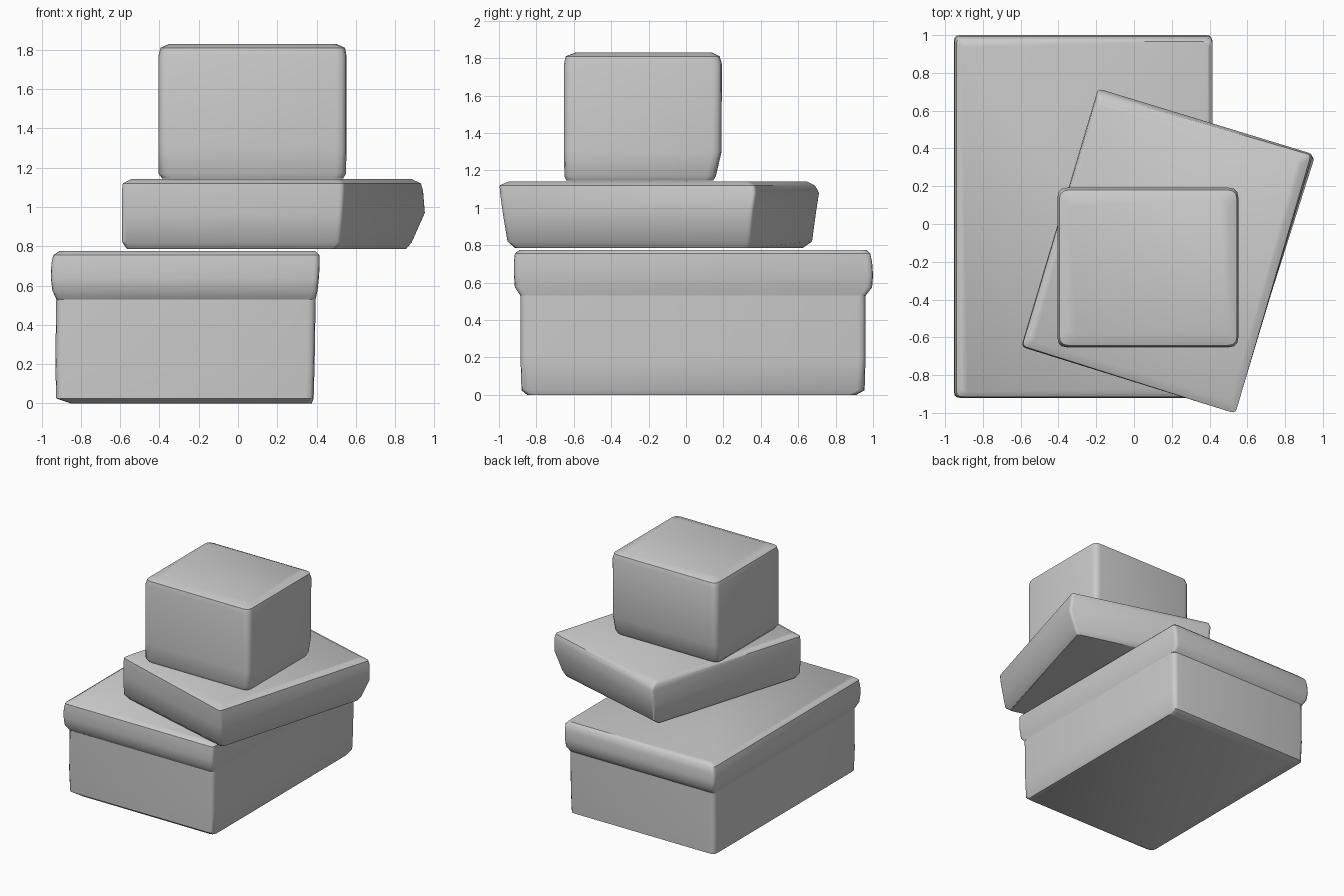
import bpy, bmesh, math
from mathutils import Vector

if "Cube" in bpy.data.objects:
    bpy.data.objects.remove(bpy.data.objects["Cube"])


def rect(x0, x1, y0, y1):
    return [(x0, y0), (x1, y0), (x1, y1), (x0, y1)]


def rounded(corners, z, r, steps=3):
    # Quadrilateral outline with softened corners
    pts = [Vector((x, y, z)) for x, y in corners]
    out = []
    for i, p in enumerate(pts):
        a = p + (pts[i - 1] - p).normalized() * r
        b = p + (pts[(i + 1) % 4] - p).normalized() * r
        for k in range(steps + 1):
            t = k / steps
            out.append(a * (1 - t) ** 2 + p * 2 * t * (1 - t) + b * t * t)
    return out


def loft(name, rings, r, bottom=True, top=True):
    # Box skinned through (z, corners) outlines from bottom to top
    bm = bmesh.new()
    loops = [[bm.verts.new(p) for p in rounded(c, z, r)] for z, c in rings]
    for lo, hi in zip(loops, loops[1:]):
        n = len(lo)
        for i in range(n):
            j = (i + 1) % n
            bm.faces.new((lo[i], lo[j], hi[j], hi[i]))
    if bottom:
        bm.faces.new(loops[0][::-1])
    if top:
        bm.faces.new(loops[-1])
    mesh = bpy.data.meshes.new(name)
    bm.to_mesh(mesh)
    bm.free()
    ob = bpy.data.objects.new(name, mesh)
    bpy.context.collection.objects.link(ob)
    bpy.ops.object.select_all(action='DESELECT')
    ob.select_set(True)
    bpy.context.view_layer.objects.active = ob
    bpy.ops.object.shade_smooth_by_angle(angle=math.radians(40))
    return ob


# Large box at the bottom, open where the lid begins
seam = rect(-.925, .395, -.885, .96)
loft("large_box_body", [
    (0, rect(-.85, .375, -.85, .91)),
    (.025, rect(-.925, .385, -.88, .955)),
    (.2, rect(-.93, .39, -.885, .96)),
    (.53, seam)], .04, top=False)

# Overhanging lid with a sloped lip
loft("large_box_lid", [
    (.53, seam),
    (.575, rect(-.945, .405, -.915, .995)),
    (.64, rect(-.953, .412, -.92, 1.0)),
    (.71, rect(-.95, .416, -.92, .995)),
    (.755, rect(-.94, .415, -.915, .985)),
    (.775, rect(-.91, .395, -.89, .965))], .03, bottom=False)

# Flat box in the middle, turned on the stack
loft("flat_box", [
    (.785, [(-.57, -.62), (.50, -.92), (.86, .34), (-.19, .63)]),
    (.82, [(-.595, -.645), (.52, -.96), (.89, .345), (-.19, .68)]),
    (.97, [(-.597, -.65), (.53, -.985), (.957, .355), (-.19, .70)]),
    (1.08, [(-.597, -.65), (.537, -1.0), (.948, .37), (-.19, .717)]),
    (1.12, [(-.592, -.645), (.537, -1.003), (.937, .365), (-.192, .695)]),
    (1.142, [(-.55, -.615), (.51, -.95), (.89, .335), (-.185, .65)])], .025)

# Small cube-like box on top
loft("small_box", [
    (1.145, rect(-.385, .535, -.64, .145)),
    (1.17, rect(-.405, .55, -.65, .16)),
    (1.3, rect(-.405, .552, -.653, .19)),
    (1.77, rect(-.405, .552, -.652, .192)),
    (1.81, rect(-.395, .545, -.643, .18)),
    (1.83, rect(-.35, .50, -.59, .14))], .05)
